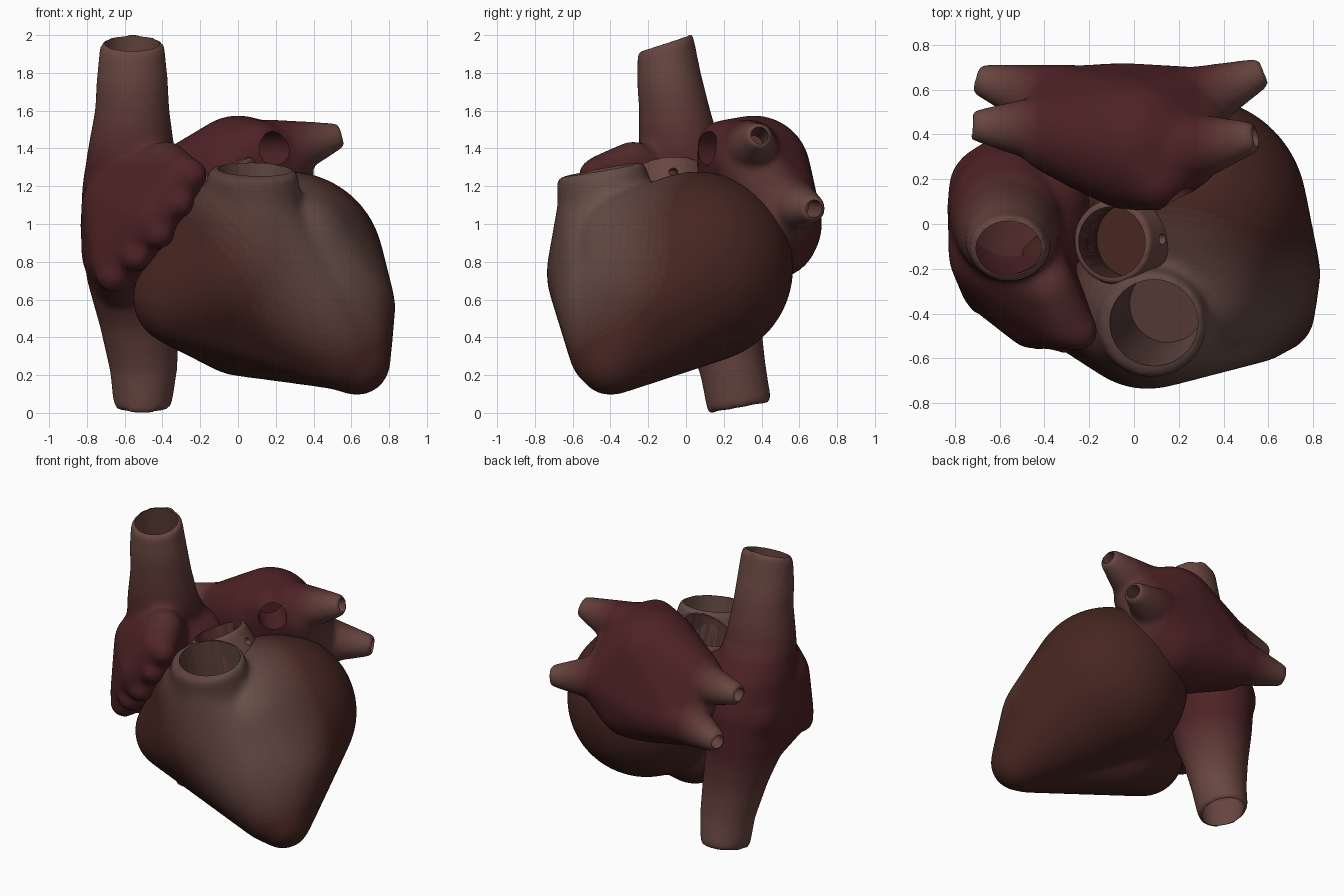
import bpy, bmesh, math
from mathutils import Vector, Matrix

if "Cube" in bpy.data.objects:
    bpy.data.objects.remove(bpy.data.objects["Cube"])

# unit ball points used by every hull
ball_bm = bmesh.new()
bmesh.ops.create_icosphere(ball_bm, subdivisions=4, radius=1)
BALL = [v.co.copy() for v in ball_bm.verts]
ball_bm.free()


def hull(bm, balls):
    """Rounded solid: convex hull around balls (x, y, z, r)."""
    vs = [bm.verts.new(Vector(b[:3]) + p * b[3]) for b in balls for p in BALL]
    bmesh.ops.convex_hull(bm, input=vs)
    bmesh.ops.delete(bm, geom=[v for v in bm.verts if not v.link_faces], context='VERTS')


def tube(bm, p, q, r1, r2):
    """Solid tapered tube from p to q."""
    p, q = Vector(p), Vector(q)
    d = q - p
    m = Matrix.Translation((p + q) / 2) @ d.to_track_quat('Z', 'Y').to_matrix().to_4x4()
    bmesh.ops.create_cone(bm, cap_ends=True, segments=40, radius1=r1, radius2=r2,
                          depth=d.length, matrix=m)


def loft(bm, rings, inset=0.0, n=40):
    """Solid through ellipses (x, y, z, rx, ry, tilt)."""
    loops = []
    for x, y, z, rx, ry, tilt in rings:
        loop = []
        for i in range(n):
            a = 2 * math.pi * i / n
            dy = (ry - inset) * math.sin(a)
            loop.append(bm.verts.new((x + (rx - inset) * math.cos(a), y + dy, z + tilt * dy)))
        loops.append(loop)
    for a, b in zip(loops, loops[1:]):
        for i in range(n):
            j = (i + 1) % n
            bm.faces.new((a[i], a[j], b[j], b[i]))
    bm.faces.new(loops[0][::-1])
    bm.faces.new(loops[-1])


def finish(name, bm):
    bmesh.ops.recalc_face_normals(bm, faces=bm.faces)
    me = bpy.data.meshes.new(name)
    bm.to_mesh(me)
    bm.free()
    ob = bpy.data.objects.new(name, me)
    bpy.context.collection.objects.link(ob)
    return ob


def apply(ob):
    dg = bpy.context.evaluated_depsgraph_get()
    me = bpy.data.meshes.new_from_object(ob.evaluated_get(dg))
    ob.modifiers.clear()
    ob.data = me


def fuse(ob, smooth=12, voxel=0.017):
    """Merge overlapping solids into one soft skin."""
    m = ob.modifiers.new("fuse", 'REMESH')
    m.mode, m.voxel_size = 'VOXEL', voxel
    s = ob.modifiers.new("soften", 'SMOOTH')
    s.factor, s.iterations = 0.5, smooth
    apply(ob)


def cut(ob, cutters):
    for c in cutters:
        m = ob.modifiers.new("bore", 'BOOLEAN')
        m.operation, m.solver, m.object = 'DIFFERENCE', 'EXACT', c
        apply(ob)


def cutter(p, q, r1, r2):
    bm = bmesh.new()
    tube(bm, p, q, r1, r2)
    return finish("bore_cutter", bm)


def paint(ob, dark, light, fn, steps=16):
    """Blend two colours over the faces by fn(centre) in 0..1."""
    me = ob.data
    me.materials.clear()
    for i in range(steps):
        t = i / (steps - 1)
        m = bpy.data.materials.new(f"{ob.name}_tone_{i}")
        m.diffuse_color = [a + (b - a) * t for a, b in zip(dark, light)] + [1]
        m.use_nodes = True
        m.node_tree.nodes["Principled BSDF"].inputs["Base Color"].default_value = m.diffuse_color
        me.materials.append(m)
    for f in me.polygons:
        f.material_index = round(max(0, min(1, fn(f.center))) * (steps - 1))
    me.shade_smooth()
    me.set_sharp_from_angle(angle=math.radians(50))


MUSCLE, PALE = (0.062, 0.019, 0.015), (0.16, 0.095, 0.08)
ATRIUM, VESSEL = (0.075, 0.016, 0.018), (0.14, 0.062, 0.052)

# ventricles: left chamber, right chamber and outflow collar
bm = bmesh.new()
hull(bm, [(0.265, 0.06, 0.77, 0.51), (0.54, -0.22, 0.56, 0.295), (0.63, -0.4, 0.27, 0.18),
          (0.3, -0.25, 0.85, 0.33)])
hull(bm, [(-0.3, -0.27, 0.61, 0.26), (0.06, -0.36, 0.74, 0.38), (-0.02, -0.4, 0.98, 0.27),
          (0.0, -0.1, 0.44, 0.245), (0.085, -0.455, 1.04, 0.235), (0.55, -0.42, 0.32, 0.2),
          (-0.1, -0.3, 0.95, 0.27)])
tube(bm, (0.07, -0.36, 0.8), (0.08, -0.455, 1.29), 0.29, 0.24)
ventricles = finish("ventricles", bm)
fuse(ventricles, 40)

# aortic root
bm = bmesh.new()
tube(bm, (0.0, -0.06, 0.9), (-0.03, -0.07, 1.17), 0.24, 0.215)
tube(bm, (-0.02, -0.07, 1.1), (-0.1, -0.08, 1.29), 0.225, 0.185)
aorta = finish("aortic_root", bm)
fuse(aorta, 8, 0.013)

# right atrium with upper and lower vena cava
cava = [(-0.56, -0.11, 1.96, 0.17, 0.147, 0.33), (-0.56, -0.09, 1.78, 0.188, 0.17, 0.1),
        (-0.56, -0.06, 1.6, 0.198, 0.19, 0), (-0.565, -0.03, 1.4, 0.23, 0.22, 0),
        (-0.57, 0.04, 1.2, 0.255, 0.29, 0), (-0.565, 0.07, 0.98, 0.27, 0.32, 0),
        (-0.55, 0.11, 0.7, 0.25, 0.28, 0), (-0.52, 0.19, 0.45, 0.21, 0.21, 0),
        (-0.5, 0.25, 0.22, 0.178, 0.175, 0.1), (-0.505, 0.285, 0.025, 0.152, 0.17, 0.18)]
bm = bmesh.new()
loft(bm, cava)
hull(bm, [(-0.3, -0.44, 1.25, 0.12), (-0.38, -0.28, 1.32, 0.12), (-0.45, -0.43, 1.03, 0.13),
          (-0.65, -0.28, 0.79, 0.125), (-0.62, -0.13, 1.1, 0.21), (-0.6, 0.0, 0.85, 0.23),
          (-0.62, 0.15, 0.95, 0.21), (-0.58, 0.05, 0.72, 0.2)])
hull(bm, [(-0.45, 0.0, 1.1, 0.22), (-0.36, -0.05, 1.05, 0.18), (-0.4, 0.1, 1.1, 0.2)])
# scalloped edge of the auricle
for b in [(-0.25, -0.48, 1.26, 0.09), (-0.31, -0.5, 1.11, 0.08), (-0.42, -0.48, 0.95, 0.085),
          (-0.54, -0.42, 0.83, 0.085), (-0.66, -0.32, 0.73, 0.095)]:
    hull(bm, [b])
right_atrium = finish("right_atrium_and_vena_cava", bm)
fuse(right_atrium, 22)

# left atrium with four lung veins
bm = bmesh.new()
hull(bm, [(0.0, 0.36, 1.275, 0.3), (-0.05, 0.43, 1.0, 0.29), (0.2, 0.33, 1.33, 0.19),
          (0.22, 0.5, 1.07, 0.205), (-0.34, 0.4, 1.2, 0.19), (-0.32, 0.51, 0.98, 0.195),
          (0.1, 0.2, 1.41, 0.14), (0.08, 0.45, 0.96, 0.255)])
veins = [((0.2, 0.33, 1.38), (0.545, 0.39, 1.47)), ((0.2, 0.52, 1.1), (0.58, 0.68, 1.08)),
         ((-0.32, 0.42, 1.2), (-0.725, 0.44, 1.2)), ((-0.32, 0.54, 0.98), (-0.705, 0.65, 0.94))]
for p, q in veins:
    tube(bm, p, q, 0.18, 0.066)
left_atrium = finish("left_atrium_and_lung_veins", bm)
fuse(left_atrium, 20, 0.014)

# open the vessels
root_bore = cutter((0.0, -0.07, 0.8), (-0.12, -0.083, 1.4), 0.17, 0.155)
outflow_bore = cutter((0.15, -0.36, 0.6), (0.08, -0.455, 1.4), 0.17, 0.2)
coronary_bore = cutter((0.0, -0.075, 1.24), (0.25, -0.06, 1.31), 0.024, 0.024)
appendage_bore = cutter((0.03, 0.3, 1.4), (0.33, -0.05, 1.4), 0.09, 0.09)
bm = bmesh.new()
top, low = cava[0], cava[-1]
loft(bm, [(top[0], top[1], 2.08) + top[3:]] + cava + [(low[0], low[1], -0.1) + low[3:]], 0.025)
cava_bore = finish("bore_cutter", bm)
vein_bores = []
for p, q in veins:
    d = (Vector(q) - Vector(p)).normalized()
    vein_bores.append(cutter(Vector(q) - d * 0.2, Vector(q) + d * 0.06, 0.05, 0.045))

cut(ventricles, [root_bore, outflow_bore])
cut(aorta, [root_bore, outflow_bore, coronary_bore])
cut(right_atrium, [cava_bore, root_bore])
cut(left_atrium, vein_bores + [appendage_bore])
for c in [root_bore, outflow_bore, coronary_bore, appendage_bore, cava_bore] + vein_bores:
    bpy.data.objects.remove(c)

# colours
groove_a, groove_b = Vector((0.1, -0.4, 1.35)), Vector((0.45, -0.45, 0.75))


def groove(c):
    d = groove_b - groove_a
    t = max(0, min(1, (c - groove_a).dot(d) / d.length_squared))
    return 1 - (c - groove_a - d * t).length / 0.5


paint(ventricles, MUSCLE, PALE, groove)
paint(aorta, ATRIUM, VESSEL, lambda c: (c.z - 1.0) / 0.2)
paint(right_atrium, ATRIUM, VESSEL, lambda c: (abs(c.z - 1.0) - 0.3) / 0.5)
paint(left_atrium, ATRIUM, VESSEL, lambda c: (abs(c.x + 0.07) - 0.35) / 0.25)
